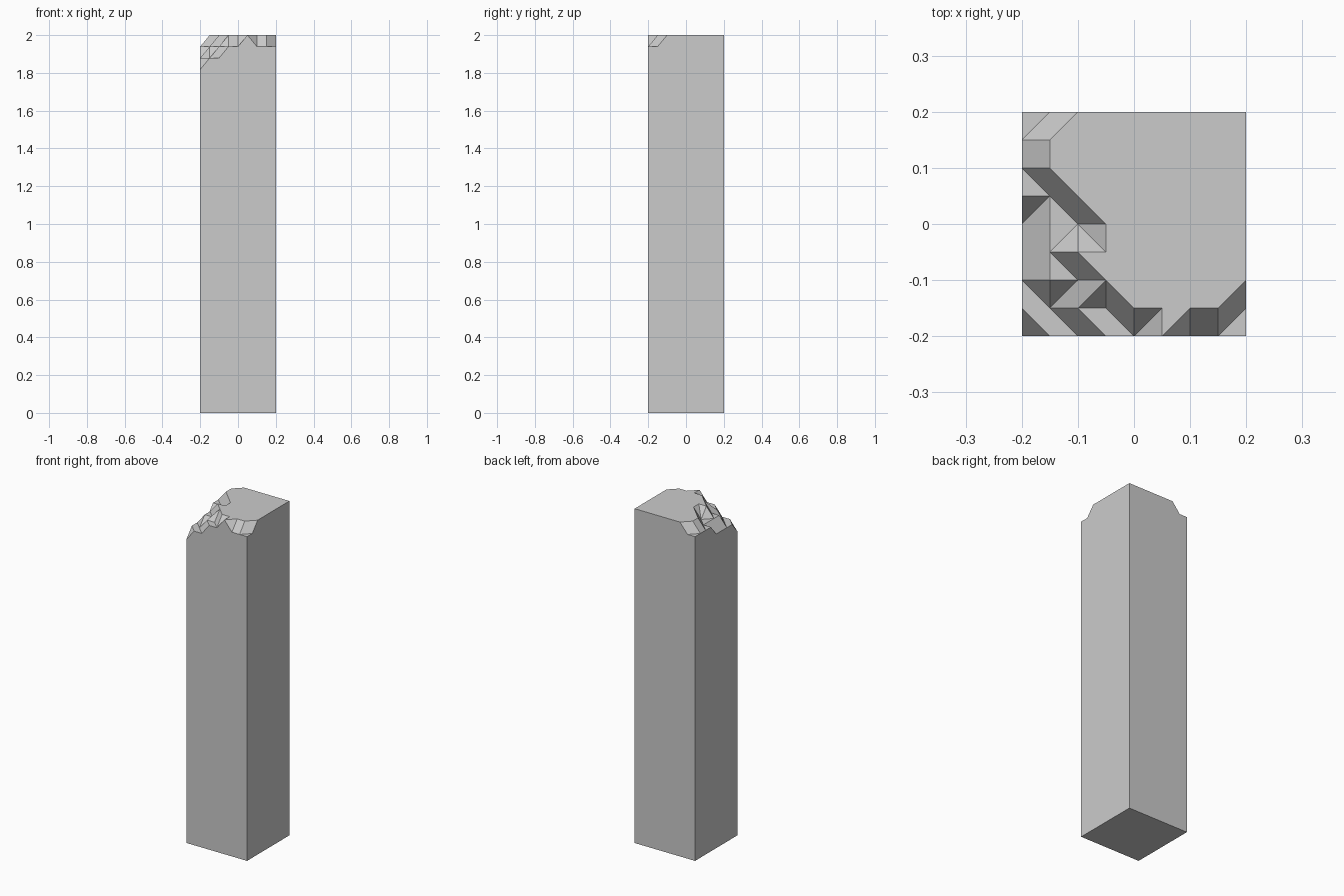
import bpy, bmesh

if "Cube" in bpy.data.objects:
    bpy.data.objects.remove(bpy.data.objects["Cube"])

CELL, STEP, N = 0.05, 2 / 33, 9

# Broken top: steps below full height, rows from front to back, left part of each row
DROPS = ["322110111", "221100001", "211", "21", "211", "11", "1", "1", "11"]
# Cells whose crease runs front-left to back-right; all others run the opposite way
RISING = {(4, 0), (5, 0), (7, 0), (7, 1), (1, 1), (2, 1), (1, 3), (0, 4), (0, 7), (1, 7)}

bm = bmesh.new()
v = [[bm.verts.new((-0.2 + i * CELL, -0.2 + j * CELL, 2 - STEP * int(row.ljust(N, "0")[i])))
      for i in range(N)] for j, row in enumerate(DROPS)]

# Triangulated chipped surface
for j in range(N - 1):
    for i in range(N - 1):
        a, b, c, d = v[j][i], v[j][i + 1], v[j + 1][i + 1], v[j + 1][i]
        tris = [(a, b, c), (a, c, d)] if (i, j) in RISING else [(a, b, d), (b, c, d)]
        for t in tris:
            bm.faces.new(t)

# Straight shaft down to the ground, closed underneath
rim = [e for e in bm.edges if e.is_boundary]
new = bmesh.ops.extrude_edge_only(bm, edges=rim)["geom"]
for g in new:
    if isinstance(g, bmesh.types.BMVert):
        g.co.z = 0
bmesh.ops.contextual_create(bm, geom=[e for e in bm.edges if e.is_boundary])
bmesh.ops.recalc_face_normals(bm, faces=bm.faces)

# Merge coplanar faces
bmesh.ops.dissolve_limit(bm, angle_limit=0.01, verts=bm.verts, edges=bm.edges)

mesh = bpy.data.meshes.new("broken_pillar")
bm.to_mesh(mesh)
bm.free()
bpy.context.collection.objects.link(bpy.data.objects.new("broken_pillar", mesh))
